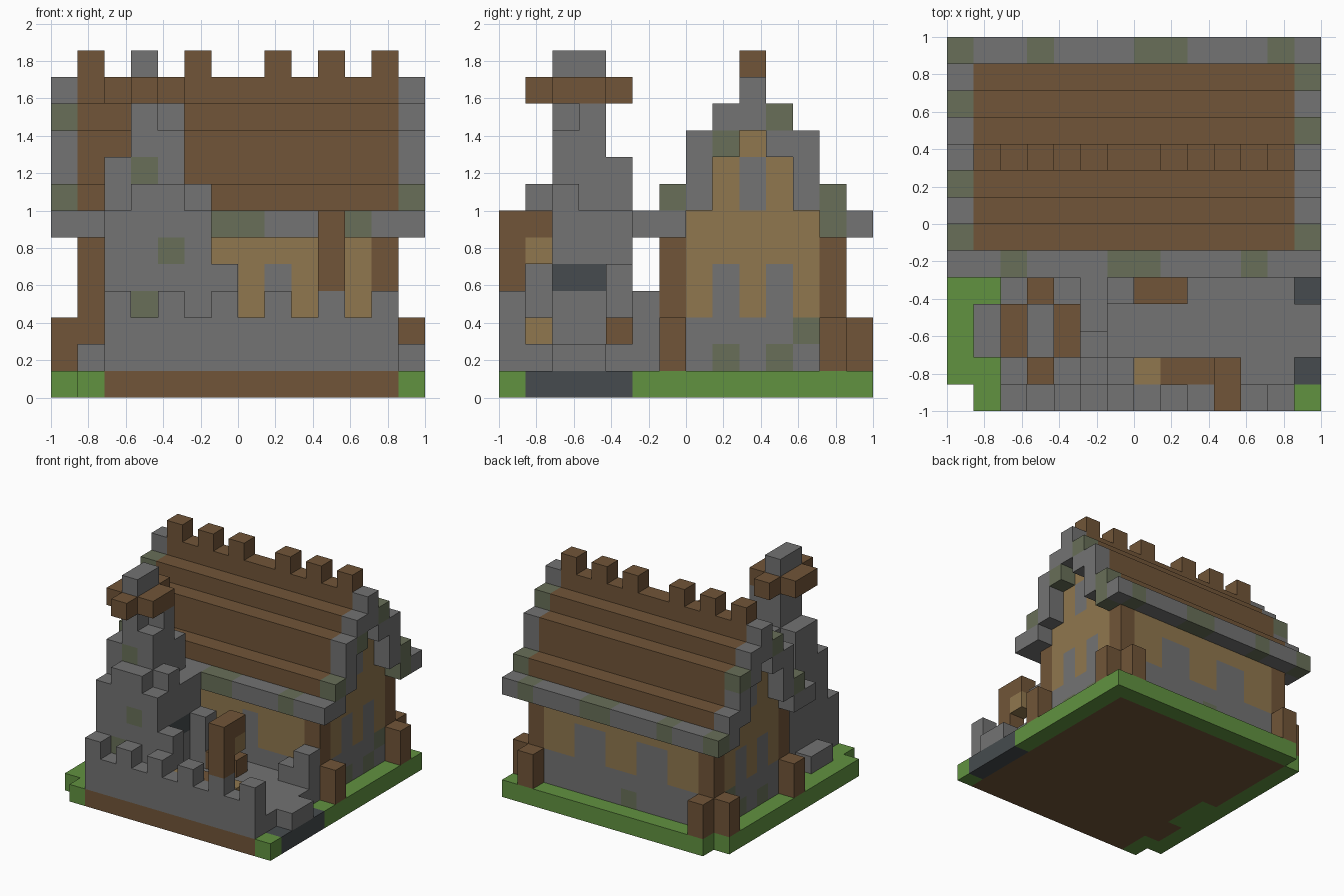
import bpy
import bmesh
import math
from mathutils import Vector

cube = bpy.data.objects.get("Cube")
if cube:
    bpy.data.objects.remove(cube, do_unlink=True)

N = 14                 # blocks along the longest side
U = 2 / N              # block size
E, W = N - 1, N - 2    # outermost block and wall block
RIDGE = 9              # ridge row in y


def linear(c):
    c /= 255
    return c / 12.92 if c <= 0.04045 else ((c + 0.055) / 1.055) ** 2.4


def material(name, rgb):
    m = bpy.data.materials.new(name)
    m.use_nodes = True
    col = [linear(c) for c in rgb] + [1]
    m.diffuse_color = col
    bsdf = m.node_tree.nodes["Principled BSDF"]
    bsdf.inputs["Base Color"].default_value = col
    bsdf.inputs["Roughness"].default_value = 0.9
    return m


MATS = {
    "stone": material("grey_stone", (115, 115, 115)),
    "moss": material("mossy_stone", (104, 111, 88)),
    "wood": material("brown_wood", (113, 85, 56)),
    "plaster": material("tan_plaster", (144, 119, 78)),
    "grass": material("green_grass", (97, 146, 64)),
    "slate": material("dark_slate", (70, 75, 78)),
}
COLOURS = list(MATS)
cells = {}


def span(v):
    return range(v, v + 1) if isinstance(v, int) else range(v[0], v[1] + 1)


def fill(part, colour, x, y, z):
    """Fill a range of blocks; a later fill replaces an earlier one."""
    for i in span(x):
        for j in span(y):
            for k in span(z):
                cells[i, j, k] = (part, colour)


def paint(colour, *spots):
    """Recolour single blocks that already exist."""
    for s in spots:
        if s in cells:
            cells[s] = (cells[s][0], colour)


# Ground slab: dirt core with grass rim and slate paving
fill("ground", "wood", (1, W), (0, W), 0)
fill("ground", "grass", 0, (1, W), 0)
fill("ground", "grass", (1, E), E, 0)
fill("ground", "grass", E, (0, E), 0)
fill("ground", "grass", 1, (0, 1), 0)
fill("ground", "grass", 1, (4, 6), 0)
fill("ground", "slate", E, (1, 4), 0)

# House body: stone footing, plaster walls, stepped gable
fill("footing", "stone", (1, W), (6, W), (1, 2))
fill("walls", "plaster", (1, W), (6, W), (3, 5))
fill("walls", "plaster", (1, W), (7, 11), 6)
fill("walls", "plaster", (1, W), (8, 10), (7, 8))
fill("walls", "plaster", (1, W), RIDGE, 9)

# Flush windows
for x in (1, W):
    for y in (8, 10):
        fill("windows", "stone", x, y, (3, 4))
        paint("moss", (x, y, 1))
    fill("windows", "stone", x, RIDGE, (7, 8))
    paint("moss", (x, 11, 2))
for x in (4, 8):
    fill("windows", "stone", (x, x + 1), W, (3, 4))
fill("windows", "stone", 8, 6, (3, 4))
paint("moss", (6, W, 1))

# Corner posts and the short posts outside them
for x, out in ((1, 0), (W, E)):
    for y in (6, W):
        fill("corner_posts", "wood", x, y, (1, 5))
        fill("short_posts", "wood", out, y, (1, 2))
    fill("short_posts", "wood", x, E, (1, 2))

# Stepped roof, stone gable trim and eaves, mirrored about the ridge
STEPS = [(10, 11), (9, 10), (7, 9), (6, 7)]
for d, z in enumerate(STEPS):
    for y in {RIDGE - d, RIDGE + d}:
        fill("roof", "wood", (2, W - 1), y, z)
        fill("roof", "wood", (1, W), y, z)
        for x in (0, E):
            fill("gable_trim", "stone", x, y, z)
for y in (RIDGE - 4, RIDGE + 4):
    fill("eaves", "stone", (0, E), y, 6)
for x in (1, 3, 5, 8, 10, W):
    fill("ridge_blocks", "wood", x, RIDGE, 12)

# Moss on trim and eaves
paint("moss", (0, 6, 7), (0, 8, 10), (0, 11, 9), (E, 6, 7), (E, 8, 9),
      (E, 10, 10), (E, 12, 6), (E, 12, 7))
paint("moss", *[(x, E, 6) for x in (0, 3, 7, 8, 12)])
paint("moss", *[(x, 5, 6) for x in (2, 6, 7, 11)])

# Yard floor, crenellated front wall, steps and side wall
fill("yard_floor", "stone", (2, W), (1, 5), 1)
fill("front_wall", "stone", (2, W), 0, (1, 2))
for x in range(2, E, 2):
    fill("front_wall", "stone", x, 0, 3)
for x in (1, E):
    fill("side_steps", "stone", x, (2, 3), 1)
fill("side_wall", "stone", W, 5, (1, 3))
fill("side_wall", "stone", W - 1, 5, (1, 2))

# Chimney: stepped columns given by plan position and top level
TOPS = {2: (6, 8, 8, 5), 3: (7, 10, 10, 8), 4: (7, 9, 10, 8),
        5: (6, 7, 6, 6), 6: (4, 1, 1, 4)}
for x, tops in TOPS.items():
    for y, top in enumerate(tops, 1):
        fill("chimney", "stone", x, y, (1, top))
fill("hearth", "slate", 5, (2, 3), 4)
paint("moss", (3, 1, 3), (4, 1, 5), (3, 2, 8))

# Chimney cap: wooden cross around the flue
fill("chimney_cap", "wood", 3, (1, 4), 11)
fill("chimney_cap", "wood", (2, 4), (2, 3), 11)
fill("flue", "stone", 3, (2, 3), (11, 12))

# Yard furniture: two benches and a hanging lamp on a post
fill("front_bench", "plaster", (7, 10), 1, 2)
fill("front_bench", "wood", (8, 9), 1, 2)
fill("back_bench", "wood", (7, 8), 4, 2)
fill("lamp_post", "wood", 10, 0, (4, 6))
fill("lamp_post", "wood", 10, 1, 6)
fill("lamp", "plaster", 10, 1, 5)


def build(part):
    """Mesh the open faces of one part and merge flat areas."""
    bm = bmesh.new()
    for cell, (owner, colour) in cells.items():
        if owner != part:
            continue
        centre = Vector(cell) + Vector((0.5, 0.5, 0.5))
        for axis in range(3):
            for sign in (-1, 1):
                n = Vector((0, 0, 0))
                n[axis] = sign
                if tuple(int(a + b) for a, b in zip(cell, n)) in cells:
                    continue
                a = Vector((0, 0, 0))
                a[(axis + 1) % 3] = 0.5
                b = n.cross(a)
                mid = centre + n / 2
                ring = [mid - a - b, mid + a - b, mid + a + b, mid - a + b]
                f = bm.faces.new([bm.verts.new(p * U - Vector((1, 1, 0)))
                                  for p in ring])
                f.material_index = COLOURS.index(colour)
    bmesh.ops.remove_doubles(bm, verts=bm.verts, dist=U / 100)
    bmesh.ops.dissolve_limit(bm, angle_limit=math.radians(1), verts=bm.verts,
                             edges=bm.edges, delimit={'MATERIAL'})
    mesh = bpy.data.meshes.new(part)
    bm.to_mesh(mesh)
    bm.free()
    for c in COLOURS:
        mesh.materials.append(MATS[c])
    bpy.context.collection.objects.link(bpy.data.objects.new(part, mesh))


for part in sorted({owner for owner, _ in cells.values()}):
    build(part)
